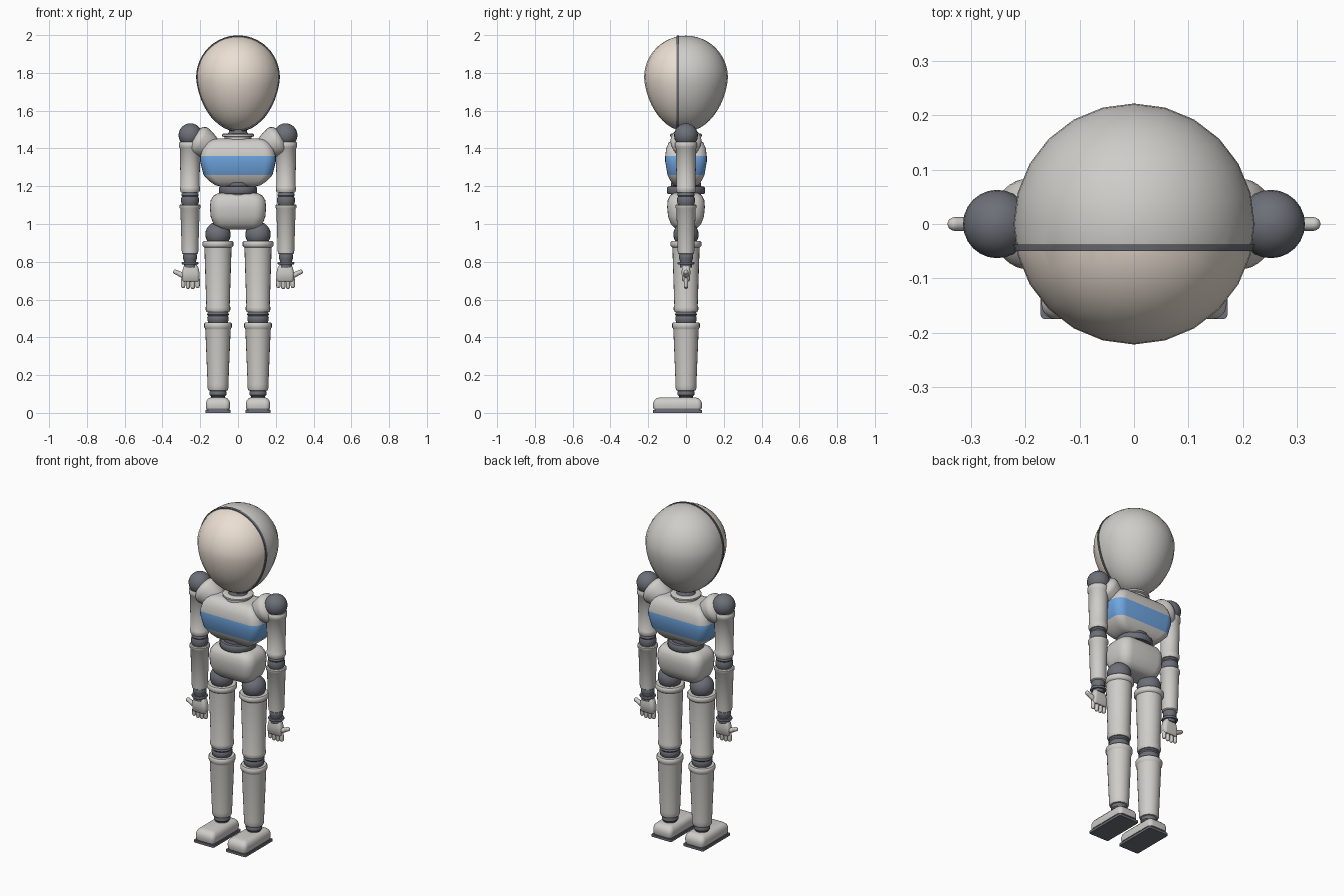
import bpy, bmesh
from math import sin, cos, pi, sqrt
from mathutils import Vector, Matrix


def material(name, rgb):
    m = bpy.data.materials.new(name)
    m.diffuse_color = (*rgb, 1)
    return m


DARK = material("dark_joint", (0.15, 0.16, 0.185))
SHELL = material("shell", (0.62, 0.61, 0.58))
FACE = material("face_tint", (0.83, 0.74, 0.65))
BLUE = material("blue_band", (0.16, 0.38, 0.75))


def finish(bm, name, mats, mirror):
    bmesh.ops.recalc_face_normals(bm, faces=bm.faces)
    me = bpy.data.meshes.new(name)
    bm.to_mesh(me)
    bm.free()
    ob = bpy.data.objects.new(name, me)
    bpy.context.collection.objects.link(ob)
    for m in mats:
        me.materials.append(m)
    if mirror:
        ob.modifiers.new("mirror", 'MIRROR')
    return ob


def skin(rings):
    """Bridge rings of points into a capped solid."""
    bm = bmesh.new()
    vs = [[bm.verts.new(p) for p in ring] for ring in rings]
    n = len(vs[0])
    for a, b in zip(vs, vs[1:]):
        for i in range(n):
            j = (i + 1) % n
            bm.faces.new((a[i], a[j], b[j], b[i]))
    bm.faces.new(vs[0])
    bm.faces.new(vs[-1])
    return bm


def revolve(profile, at=(0, 0, 0), axis=(0, 0, 1), n=24):
    rot = Vector((0, 0, 1)).rotation_difference(Vector(axis)).to_matrix().to_4x4()
    m = Matrix.Translation(at) @ rot
    return skin([[m @ Vector((r * cos(2 * pi * i / n), r * sin(2 * pi * i / n), z))
                  for i in range(n)] for r, z in profile])


def lathe(name, profile, at=(0, 0, 0), mat=SHELL, mirror=True, axis=(0, 0, 1), n=24):
    return finish(revolve(profile, at, axis, n), name, [mat], mirror)


def loft(name, rows, at=(0, 0), corner=0.5, mats=(SHELL,), mirror=False):
    """Stack of rounded rectangles, rows are (z, half x, half y)."""
    rings = []
    for z, hx, hy in rows:
        r = corner * min(hx, hy)
        ring = []
        for k, (sx, sy) in enumerate(((1, 1), (-1, 1), (-1, -1), (1, -1))):
            for s in range(6):
                a = (k + s / 5) * pi / 2
                ring.append((at[0] + sx * (hx - r) + r * cos(a),
                             at[1] + sy * (hy - r) + r * sin(a), z))
        rings.append(ring)
    return finish(skin(rings), name, mats, mirror)


def ball(r, k=12):
    return [(max(r * sin(pi * i / k), 0.0005), -r * cos(pi * i / k)) for i in range(k + 1)]


def capsule(name, a, b, r):
    a, b = Vector(a), Vector(b)
    d = b - a
    half = ball(r, 8)
    prof = half[:5] + [(q, z + d.length) for q, z in half[4:]]
    lathe(name, prof, a, axis=d, n=12)


# Head: egg split into a tinted face and a shell back, with a seam ring
def egg(scale, name, mat, cut_front=None, cut_back=None):
    prof = []
    k = 24
    for i in range(k + 1):
        t = -cos(pi * i / k)
        h = 0.222 if t > 0 else 0.285
        r = 0.222 * sqrt(max(1 - t * t, 0)) * (1 if t > 0 else 1 + 0.09 * t)
        prof.append((max(r, 0.0005) * scale, t * h * scale))
    bm = revolve(prof, (0, 0, 1.775), n=24)
    for y, side in ((cut_front, -1), (cut_back, 1)):
        if y is not None:
            g = bm.verts[:] + bm.edges[:] + bm.faces[:]
            res = bmesh.ops.bisect_plane(bm, geom=g, plane_co=(0, y, 0),
                                         plane_no=(0, side, 0), clear_outer=True)
            edges = [e for e in res["geom_cut"] if isinstance(e, bmesh.types.BMEdge)]
            bmesh.ops.contextual_create(bm, geom=edges)
    finish(bm, name, [mat], False)


egg(1.0, "face", FACE, cut_back=-0.044)
egg(1.0, "head_back", SHELL, cut_front=-0.044)
egg(1.022, "head_seam", DARK, cut_front=-0.05, cut_back=-0.038)

# Neck and collar
lathe("neck", [(0.06, 1.44), (0.06, 1.47), (0.048, 1.485), (0.045, 1.54)], mat=DARK, mirror=False)
lathe("collar", [(0.072, 1.445), (0.072, 1.46), (0.084, 1.464), (0.084, 1.474),
                 (0.078, 1.479), (0.055, 1.479)], mirror=False)

# Chest with the blue band
chest = loft("chest", [(1.198, 0.09, 0.05), (1.205, 0.12, 0.065), (1.225, 0.15, 0.08),
                       (1.26, 0.183, 0.098), (1.33, 0.2, 0.11), (1.36, 0.2, 0.11),
                       (1.40, 0.187, 0.105), (1.43, 0.167, 0.092), (1.445, 0.145, 0.075),
                       (1.452, 0.11, 0.055)], mats=[SHELL, BLUE])
for f in chest.data.polygons:
    if 1.26 < f.center.z < 1.36:
        f.material_index = 1

# Waist and pelvis
lathe("waist", [(0.08, 1.14), (0.08, 1.158), (0.095, 1.158), (0.1, 1.164), (0.1, 1.192),
                (0.095, 1.198), (0.08, 1.2), (0.08, 1.22)], mat=DARK, mirror=False)
loft("pelvis", [(0.972, 0.08, 0.04), (0.978, 0.105, 0.06), (1.0, 0.13, 0.08),
                (1.04, 0.145, 0.095), (1.09, 0.149, 0.1), (1.125, 0.145, 0.097),
                (1.15, 0.13, 0.085), (1.163, 0.105, 0.065)], corner=0.6)

# Shoulders
lathe("shoulder_cup", [(0.04, -0.1), (0.058, -0.075), (0.074, -0.035), (0.082, -0.005),
                       (0.082, 0.008), (0.074, 0.024), (0.05, 0.04)],
      (0.2, 0, 1.437), axis=(0.87, 0, 0.48))
lathe("shoulder_ball", ball(0.063), (0.252, 0, 1.47), DARK)

# Arms
AX = (0.254, 0, 0)
lathe("upper_arm", [(0.045, 1.434), (0.055, 1.434), (0.059, 1.429), (0.059, 1.407),
                    (0.054, 1.401), (0.05, 1.2), (0.053, 1.195), (0.053, 1.18),
                    (0.048, 1.166), (0.035, 1.166)], AX)
lathe("elbow", [(0.035, 1.175), (0.044, 1.16), (0.046, 1.152), (0.043, 1.146), (0.047, 1.135),
                (0.047, 1.115), (0.042, 1.1), (0.035, 1.09)], AX, DARK)
lathe("forearm", [(0.035, 1.103), (0.051, 1.103), (0.056, 1.098), (0.056, 1.086),
                  (0.051, 1.08), (0.044, 0.86), (0.043, 0.845), (0.036, 0.84)], AX)
lathe("wrist", [(0.03, 0.85), (0.038, 0.835), (0.036, 0.815), (0.032, 0.805), (0.032, 0.77)],
      AX, DARK)
lathe("wrist_ring", [(0.03, 0.786), (0.042, 0.786), (0.044, 0.79), (0.044, 0.796),
                     (0.042, 0.8), (0.03, 0.8)], AX, DARK)

# Hands
loft("palm", [(0.695, 0.04, 0.014), (0.702, 0.046, 0.02), (0.74, 0.047, 0.023),
              (0.77, 0.04, 0.022), (0.785, 0.03, 0.018)], at=(0.25, 0), corner=0.8, mirror=True)
for i, tip in enumerate((0.672, 0.667, 0.667, 0.672)):
    x = 0.213 + 0.0255 * i
    capsule("finger", (x, 0, 0.705), (x + 0.001, 0, tip), 0.0115)
capsule("thumb", (0.28, 0, 0.722), (0.308, 0, 0.735), 0.014)
capsule("thumb_tip", (0.308, 0, 0.735), (0.331, 0, 0.746), 0.0125)

# Legs
LX = (0.106, 0, 0)
lathe("hip_ball", ball(0.067), (0.106, 0, 0.945), DARK)
lathe("thigh", [(0.06, 0.909), (0.077, 0.909), (0.082, 0.903), (0.082, 0.885), (0.077, 0.879),
                (0.072, 0.875), (0.062, 0.57), (0.065, 0.56), (0.065, 0.545),
                (0.06, 0.533), (0.045, 0.533)], LX)
lathe("knee", [(0.045, 0.545), (0.055, 0.53), (0.058, 0.52), (0.053, 0.513), (0.057, 0.505),
               (0.056, 0.49), (0.05, 0.475), (0.045, 0.465)], LX, DARK)
lathe("shin", [(0.045, 0.478), (0.068, 0.478), (0.073, 0.472), (0.073, 0.452), (0.068, 0.446),
               (0.067, 0.44), (0.055, 0.15), (0.055, 0.13), (0.05, 0.118), (0.038, 0.116)], LX)
lathe("ankle", [(0.038, 0.125), (0.045, 0.11), (0.045, 0.095), (0.038, 0.088), (0.036, 0.06)],
      LX, DARK)

# Feet
FOOT = (0.106, -0.045)
loft("sole", [(0, 0.066, 0.13), (0.014, 0.066, 0.13)], FOOT, 0.12, (DARK,), True)
loft("midsole", [(0.012, 0.06, 0.123), (0.03, 0.06, 0.123)], FOOT, 0.3, (DARK,), True)
foot = loft("foot", [(0.022, 0.062, 0.128), (0.034, 0.064, 0.13), (0.05, 0.064, 0.13),
                     (0.066, 0.06, 0.124), (0.077, 0.05, 0.112), (0.082, 0.036, 0.095)],
            FOOT, 0.4, mirror=True)

# Smooth shading with crisp edges
for ob in bpy.data.objects:
    ob.select_set(True)
bpy.context.view_layer.objects.active = foot
bpy.ops.object.shade_smooth_by_angle(angle=0.7)
